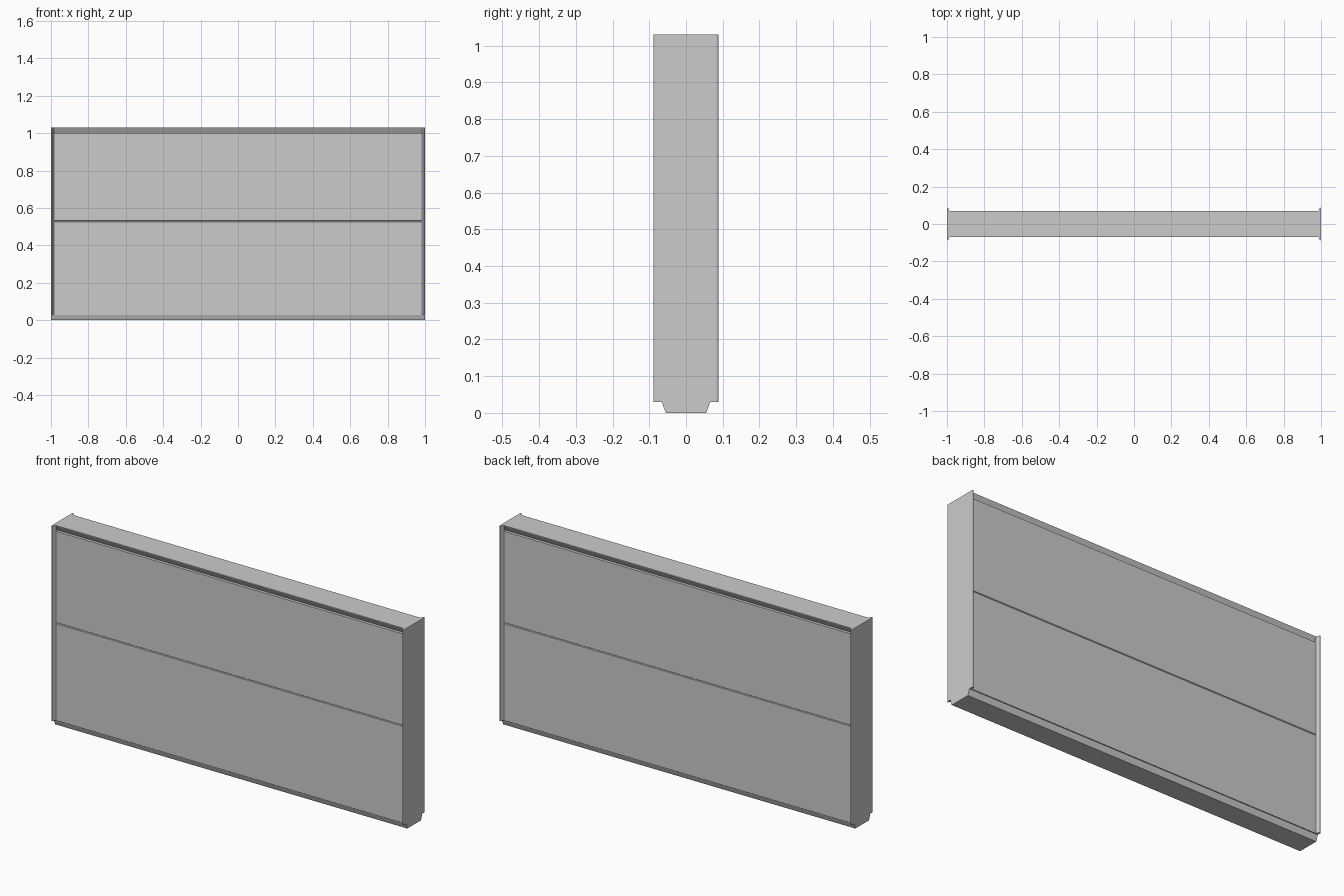
import bpy
import bmesh
from mathutils import Vector

cube = bpy.data.objects.get("Cube")
if cube:
    bpy.data.objects.remove(cube, do_unlink=True)

grey = bpy.data.materials.new("light grey")
grey.use_nodes = True
colour = (0.6, 0.6, 0.6, 1)
grey.diffuse_color = colour
grey.node_tree.nodes["Principled BSDF"].inputs["Base Color"].default_value = colour


def extrude(name, outline, offset):
    """Closed prism from an outline of 3D points."""
    bm = bmesh.new()
    face = bm.faces.new([bm.verts.new(p) for p in outline])
    moved = bmesh.ops.extrude_face_region(bm, geom=[face])["geom"]
    verts = [v for v in moved if isinstance(v, bmesh.types.BMVert)]
    bmesh.ops.translate(bm, verts=verts, vec=Vector(offset))
    bmesh.ops.recalc_face_normals(bm, faces=bm.faces)
    mesh = bpy.data.meshes.new(name)
    bm.to_mesh(mesh)
    bm.free()
    mesh.materials.append(grey)
    obj = bpy.data.objects.new(name, mesh)
    bpy.context.collection.objects.link(obj)
    return obj


def mirrored(half):
    """Full outline from one half, reflected across the first coordinate."""
    return half + [(-a, b) for a, b in reversed(half)]


END = 0.99
FACE = 0.07
BASE = 0.03

# Two stacked planks: tapered tongue, seam groove, undercut top rail (y, z)
half = [(0.055, 0), (0.065, 0.027), (0.065, BASE), (FACE, BASE),
        (FACE, 0.526), (0.066, 0.528), (0.066, 0.53), (FACE, 0.533),
        (FACE, 1.0), (0.055, 1.0), (FACE, 1.027), (FACE, 1.03)]
extrude("plank_panel", [(-END, y, z) for y, z in mirrored(half)], (2 * END, 0, 0))

# End posts with flared lips, and the tongue ends beneath them
lip = [(0.083, 1.0), (0.088, 0.997), (0.088, 0.994), (0.075, 0.989), (FACE, 0.985)]
tongue = [(0.055, 0), (0.065, 0.027), (0.065, BASE)]
for side, label in ((1, "left"), (-1, "right")):
    extrude(label + "_end_post",
            [(side * x, y, BASE) for y, x in mirrored(lip)], (0, 0, 1.0))
    extrude(label + "_tongue_end",
            [(side * END, y, z) for y, z in mirrored(tongue)],
            (side * (1 - END), 0, 0))
